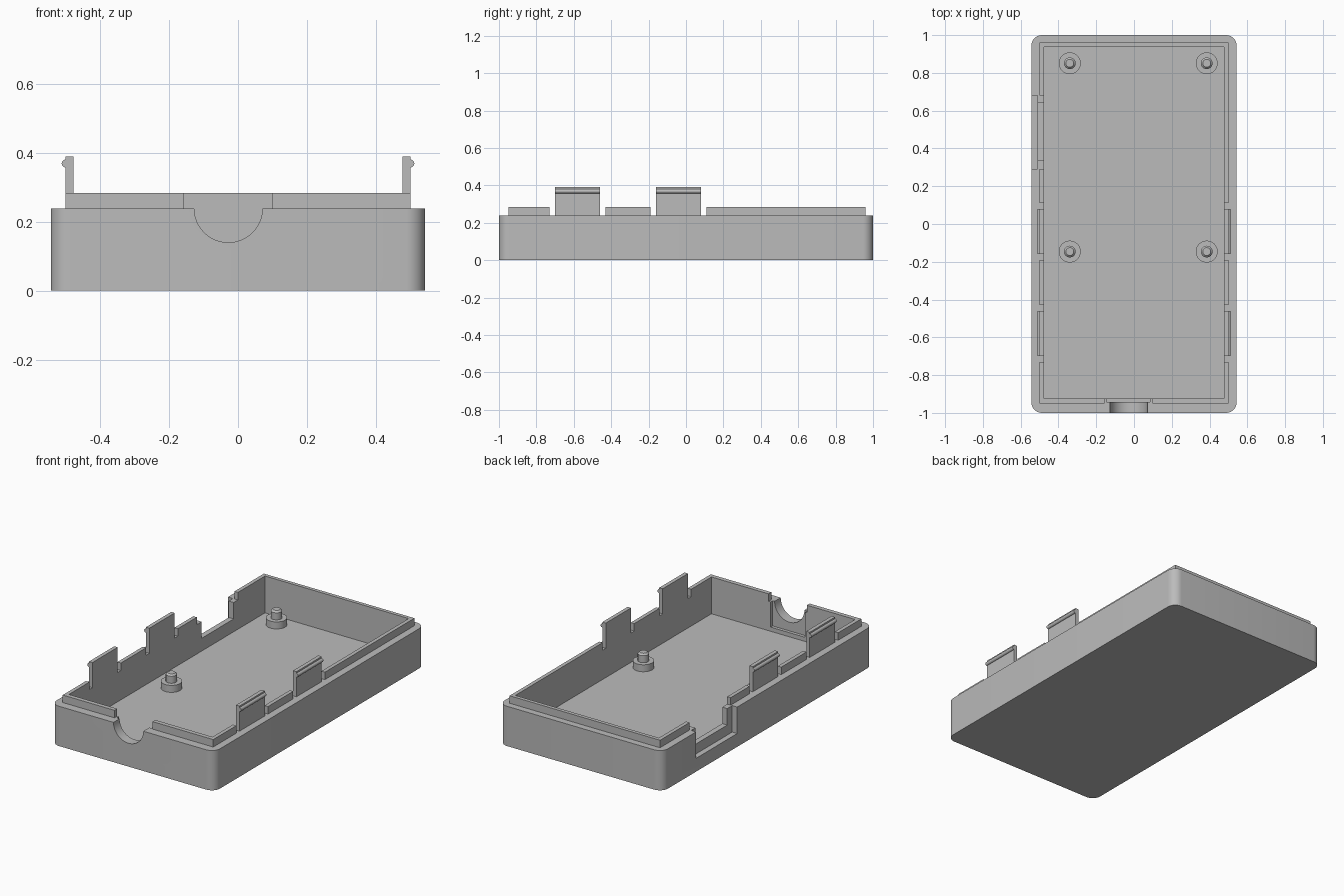
import bpy, bmesh, math
from mathutils import Matrix, Vector

if "Cube" in bpy.data.objects:
    bpy.data.objects.remove(bpy.data.objects["Cube"], do_unlink=True)

grey = bpy.data.materials.new("light grey plastic")
grey.use_nodes = True
grey.diffuse_color = (0.5, 0.5, 0.5, 1)
grey.node_tree.nodes["Principled BSDF"].inputs["Base Color"].default_value = (0.5, 0.5, 0.5, 1)

HALF_X, RIM, FLOOR, LIP_TOP, TAB_TOP = 0.543, 0.239, 0.063, 0.284, 0.39
LIP_OUT, LIP_IN = 0.5, 0.477
FRONT_OUT, FRONT_IN, BACK_IN, BACK_OUT = -0.949, -0.923, 0.938, 0.96


def finish(name, bm):
    bmesh.ops.recalc_face_normals(bm, faces=bm.faces)
    mesh = bpy.data.meshes.new(name)
    bm.to_mesh(mesh)
    bm.free()
    mesh.materials.append(grey)
    obj = bpy.data.objects.new(name, mesh)
    bpy.context.collection.objects.link(obj)
    return obj


def add_box(bm, x, y, z):
    size = Vector((x[1] - x[0], y[1] - y[0], z[1] - z[0]))
    mid = Vector((sum(x), sum(y), sum(z))) / 2
    made = bmesh.ops.create_cube(bm, size=1, matrix=Matrix.Translation(mid) @ Matrix.Diagonal((*size, 1)))
    return made["verts"]


def add_cylinder(bm, centre, r1, r2, depth, axis="Z", segments=32):
    turn = {"Z": Matrix(), "Y": Matrix.Rotation(math.pi / 2, 4, "X")}[axis]
    bmesh.ops.create_cone(bm, cap_ends=True, segments=segments, radius1=r1, radius2=r2,
                          depth=depth, matrix=Matrix.Translation(centre) @ turn)


def smooth(obj):
    bpy.ops.object.select_all(action="DESELECT")
    obj.select_set(True)
    bpy.context.view_layer.objects.active = obj
    bpy.ops.object.shade_smooth_by_angle(angle=math.radians(30))


# Tray body with rounded upright corners
bm = bmesh.new()
add_box(bm, (-HALF_X, HALF_X), (-1, 1), (0, RIM))
uprights = [e for e in bm.edges if abs(e.verts[0].co.z - e.verts[1].co.z) > 0.1]
bmesh.ops.bevel(bm, geom=uprights, offset=0.055, segments=8, profile=0.5, affect="EDGES")
tray = finish("tray", bm)


def cut(name, bm):
    cutter = finish(name, bm)
    mod = tray.modifiers.new(name, "BOOLEAN")
    mod.operation, mod.solver, mod.object = "DIFFERENCE", "EXACT", cutter
    bpy.context.view_layer.objects.active = tray
    bpy.ops.object.modifier_apply(modifier=mod.name)
    bpy.data.objects.remove(cutter, do_unlink=True)


# Cavity, side port recess and opening, pocket behind the cable notch
for name, x, y, z in (
        ("cavity", (-LIP_IN, LIP_IN), (FRONT_IN, BACK_IN), FLOOR),
        ("port_recess", (-0.6, -0.51), (0.29, 0.68), 0.08),
        ("port_opening", (-0.6, -0.4), (0.337, 0.64), 0.14),
        ("cable_pocket", (-0.145, 0.085), (-0.942, -0.9), 0.088)):
    bm = bmesh.new()
    add_box(bm, x, y, (z, 0.5))
    cut(name, bm)

# Round cable notch in the front wall
bm = bmesh.new()
add_cylinder(bm, (-0.028, -0.98, RIM), 0.099, 0.099, 0.16, "Y", 48)
cut("cable_notch", bm)
smooth(tray)

# Raised lip, broken around the clips, port and cable
bm = bmesh.new()
z = (RIM, LIP_TOP)
add_box(bm, (-LIP_OUT, LIP_OUT), (BACK_IN, BACK_OUT), z)
for x in ((-LIP_OUT, -0.157), (0.098, LIP_OUT)):
    add_box(bm, x, (FRONT_OUT, FRONT_IN), z)
shared = [(FRONT_IN, -0.73), (-0.43, -0.19)]
for y in shared + [(0.11, BACK_IN)]:
    add_box(bm, (LIP_IN, LIP_OUT), y, z)
for y in shared + [(0.11, 0.29), (0.68, BACK_IN)]:
    add_box(bm, (-LIP_OUT, -LIP_IN), y, z)
finish("lip", bm)

# Snap clips with a rounded bead on the outside
for side, label in ((1, "left"), (-1, "right")):
    for place, y in (("front", (-0.70, -0.46)), ("middle", (-0.16, 0.08))):
        bm = bmesh.new()
        add_box(bm, sorted((side * LIP_IN, side * LIP_OUT)), y, (RIM, TAB_TOP))
        add_cylinder(bm, (side * LIP_OUT, sum(y) / 2, 0.369), 0.0115, 0.0115, y[1] - y[0], "Y", 16)
        smooth(finish(f"{label}_{place}_clip", bm))

# Standoffs: wide foot, pin and chamfered tip
for x, label in ((-0.34, "right"), (0.385, "left")):
    for y, place in ((-0.146, "front"), (0.851, "back")):
        bm = bmesh.new()
        bottom = FLOOR
        for r1, r2, height in ((0.058, 0.058, 0.042), (0.031, 0.031, 0.042), (0.031, 0.021, 0.01)):
            add_cylinder(bm, (x, y, bottom + height / 2), r1, r2, height)
            bottom += height
        smooth(finish(f"{label}_{place}_standoff", bm))
